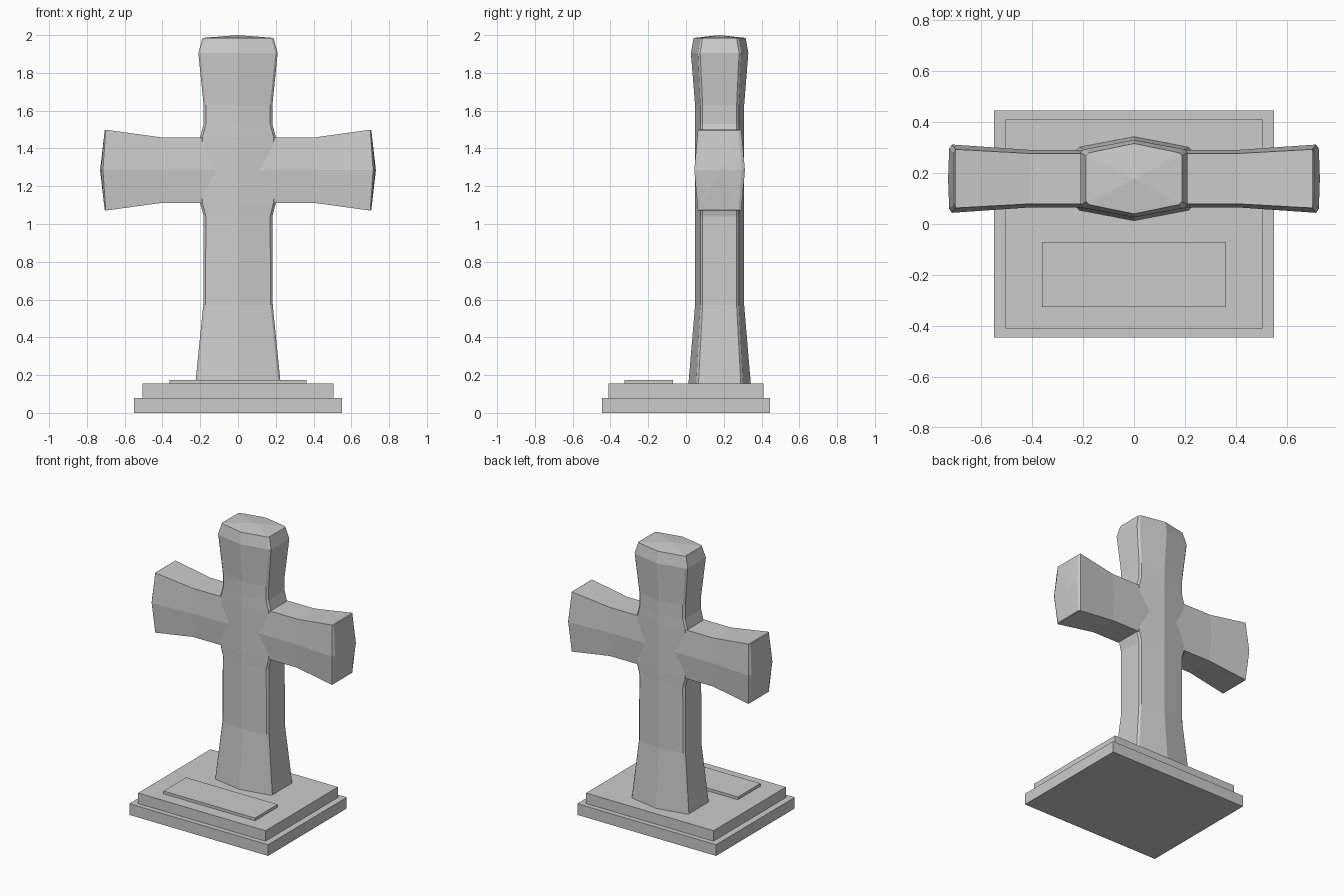
import bpy, bmesh

if "Cube" in bpy.data.objects:
    bpy.data.objects.remove(bpy.data.objects["Cube"])

CY = 0.178   # depth centre of the cross
CZ = 1.285   # height of the arm axis


def make_object(name, bm):
    bmesh.ops.recalc_face_normals(bm, faces=bm.faces)
    mesh = bpy.data.meshes.new(name)
    bm.to_mesh(mesh)
    bm.free()
    obj = bpy.data.objects.new(name, mesh)
    bpy.context.collection.objects.link(obj)
    return obj


def box(name, x0, x1, y0, y1, z0, z1):
    bm = bmesh.new()
    bmesh.ops.create_cube(bm, size=1)
    for v in bm.verts:
        v.co.x = (x0 + x1) / 2 + v.co.x * (x1 - x0)
        v.co.y = (y0 + y1) / 2 + v.co.y * (y1 - y0)
        v.co.z = (z0 + z1) / 2 + v.co.z * (z1 - z0)
    return make_object(name, bm)


def loft(name, rings, tips):
    """Bridge equal rings and close both ends with a fan to a tip point."""
    bm = bmesh.new()
    loops = [[bm.verts.new(p) for p in ring] for ring in rings]
    n = len(loops[0])
    for a, b in zip(loops, loops[1:]):
        for i in range(n):
            j = (i + 1) % n
            bm.faces.new((a[i], a[j], b[j], b[i]))
    for loop, tip in ((loops[0], tips[0]), (loops[-1], tips[1])):
        t = bm.verts.new(tip)
        for i in range(n):
            bm.faces.new((loop[i], loop[(i + 1) % n], t))
    return make_object(name, bm)


def shaft_ring(z, w, side, ridge):
    # ridged front and back with small corner chamfers
    c = 0.012
    half = [(w, -side), (w, side), (w - c, side + c), (0, ridge),
            (c - w, side + c)]
    pts = half + [(-x, -y) for x, y in half]
    return [(x, CY + y, z) for x, y in pts]


def arm_ring(x, h, side, ridge, bulge=0.0):
    s = 1 if x > 0 else -1
    pts = [(-side, -h), (-ridge, 0), (-side, h), (side, h), (ridge, 0), (side, -h)]
    return [(x + (s * bulge if z == 0 else 0), CY + y, CZ + z) for y, z in pts]


# Stepped base and plaque
box("base_lower_step", -0.55, 0.55, -0.445, 0.445, 0, 0.08)
box("base_upper_step", -0.505, 0.505, -0.41, 0.41, 0.08, 0.155)
box("plaque", -0.362, 0.362, -0.325, -0.07, 0.155, 0.175)

# Upright, flared at foot, crossing and head
levels = [(0.155, 0.226, 0.112, 0.165), (0.57, 0.184, 0.09, 0.13),
          (1.04, 0.182, 0.09, 0.13), (1.11, 0.2, 0.09, 0.13),
          (1.46, 0.2, 0.09, 0.13), (1.53, 0.182, 0.09, 0.13),
          (1.63, 0.182, 0.09, 0.13), (1.905, 0.21, 0.103, 0.152),
          (1.985, 0.188, 0.09, 0.138)]
loft("upright", [shaft_ring(*l) for l in levels], [(0, CY, 0.155), (0, CY, 2.0)])

# Cross arms, flared and bulged at the ends, mirrored along x
half = [(0.2, 0.174, 0.099, 0.113, 0), (0.41, 0.174, 0.099, 0.113, 0),
        (0.7, 0.214, 0.115, 0.134, 0.015), (0.706, 0.21, 0.1, 0.118, 0.02)]
rings = [arm_ring(-x, *r) for x, *r in reversed(half)] + [arm_ring(x, *r) for x, *r in half]
loft("cross_arms", rings, [(-0.73, CY, CZ), (0.73, CY, CZ)])
